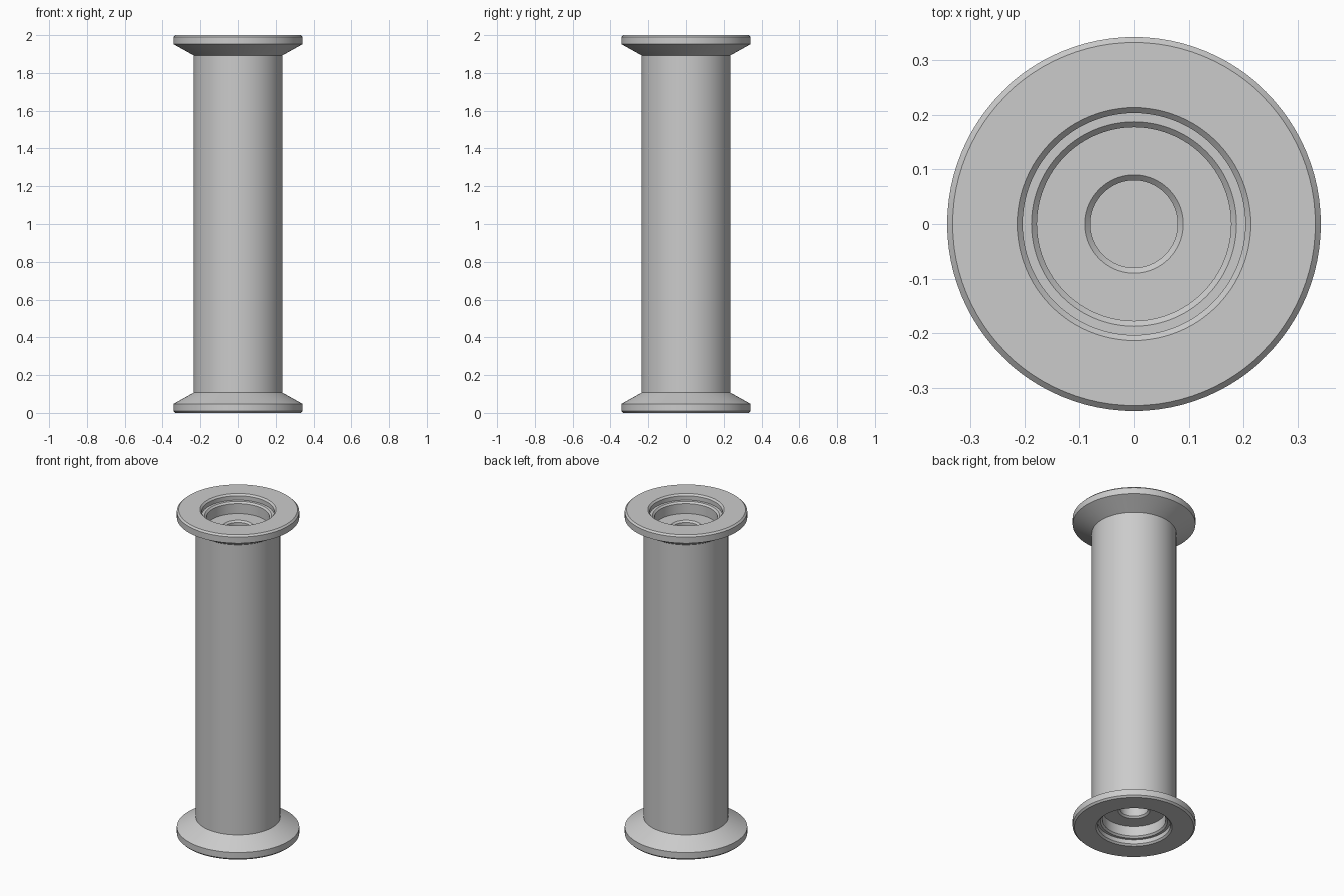
import bpy
import bmesh
from math import cos, sin, pi, radians

SEGMENTS = 96
HEIGHT = 2.0
FLANGE_H = 0.107   # height of each flared end
BARREL_R = 0.236
RIM_R = 0.342
C = 0.01           # chamfer size

cube = bpy.data.objects.get("Cube")
if cube:
    bpy.data.objects.remove(cube, do_unlink=True)

grey = bpy.data.materials.new("plain_grey")
grey.use_nodes = True
colour = (0.6, 0.6, 0.6, 1)
grey.diffuse_color = colour
grey.node_tree.nodes["Principled BSDF"].inputs["Base Color"].default_value = colour


def lathe(name, profile, flipped=False):
    """Turn an (r, z) profile about z; outward on top faces up."""
    bm = bmesh.new()
    rings = []
    for r, z in profile:
        if r == 0:
            rings.append([bm.verts.new((0, 0, z))] * SEGMENTS)
        else:
            rings.append([bm.verts.new((r * cos(2 * pi * j / SEGMENTS),
                                        r * sin(2 * pi * j / SEGMENTS), z))
                          for j in range(SEGMENTS)])
    for a, b in zip(rings, rings[1:]):
        for j in range(SEGMENTS):
            k = (j + 1) % SEGMENTS
            corners = [a[j], b[j], b[k], a[k]]
            bm.faces.new(list(dict.fromkeys(corners)))
    if flipped:
        # Half turn about x, so the winding is kept
        for v in bm.verts:
            v.co.y, v.co.z = -v.co.y, HEIGHT - v.co.z
    mesh = bpy.data.meshes.new(name)
    bm.to_mesh(mesh)
    bm.free()
    mesh.materials.append(grey)
    obj = bpy.data.objects.new(name, mesh)
    bpy.context.collection.objects.link(obj)
    bpy.ops.object.select_all(action='DESELECT')
    obj.select_set(True)
    bpy.context.view_layer.objects.active = obj
    bpy.ops.object.shade_smooth_by_angle(angle=radians(30))
    return obj


# Levels inside the stepped recess
ledge = HEIGHT - 0.036
floor = HEIGHT - 0.107
hole_end = floor - 0.15

# Flared end with a stepped recess and a blind centre hole
flange = [
    (0, hole_end), (0.08, hole_end),
    (0.08, floor - C), (0.08 + C, floor),
    (0.177, floor), (0.177, ledge - C), (0.177 + C, ledge),
    (0.203, ledge), (0.203, HEIGHT - C), (0.203 + C, HEIGHT),
    (RIM_R - C, HEIGHT), (RIM_R, HEIGHT - C),
    (RIM_R, HEIGHT - 0.048), (BARREL_R, HEIGHT - FLANGE_H),
]
lathe("top_flange", flange)
lathe("bottom_flange", flange, flipped=True)

# Straight barrel between the flanges
lathe("barrel", [(BARREL_R, HEIGHT - FLANGE_H), (BARREL_R, FLANGE_H)])
